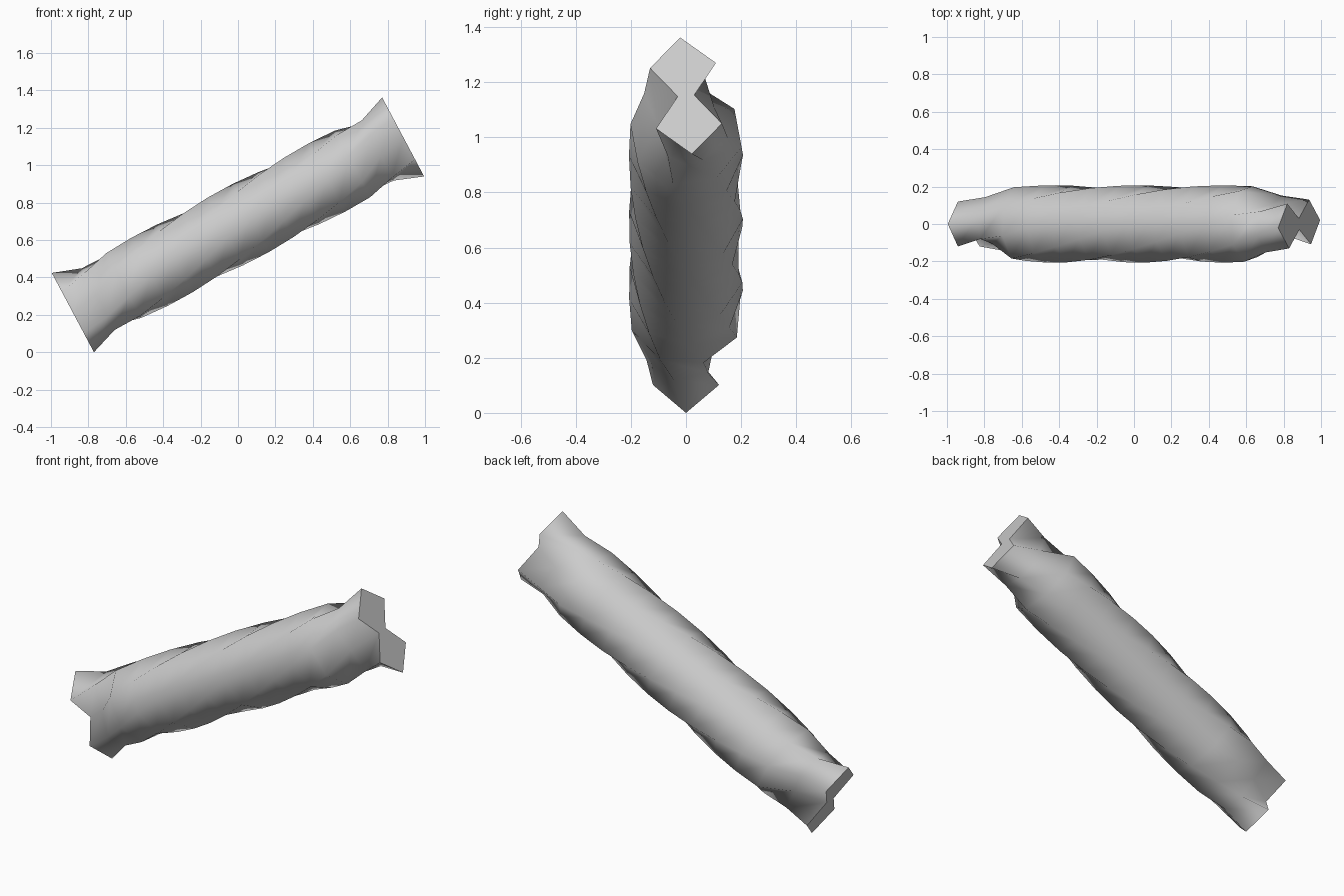
import bpy, bmesh
from math import sin, cos, pi, radians
from mathutils import Matrix

if "Cube" in bpy.data.objects:
    bpy.data.objects.remove(bpy.data.objects["Cube"])

LENGTH, STEPS, TWIST, TILT = 2.0, 13, radians(-175), radians(28)


def mirrored(top, shoulder, waist):
    """Eight-point section (across, up) from three key points of one quarter."""
    (sx, sz) = shoulder
    return [(0, top), (sx, sz), (waist, 0), (sx, -sz),
            (0, -top), (-sx, -sz), (-waist, 0), (-sx, sz)]


# Cross-sections: flared pinched end, oval neck, round body
end = mirrored(0.24, (0.12, 0.125), 0.03)
neck = mirrored(0.192, (0.115, 0.135), 0.108)
body = [(0.207 * sin(k * pi / 4), 0.207 * cos(k * pi / 4)) for k in range(8)]

# Twisted wrapper, lofted ring by ring along x
bm = bmesh.new()
rings = []
for i in range(STEPS + 1):
    t = i / STEPS
    a = TWIST * t
    section = {0: end, 1: neck}.get(min(i, STEPS - i), body)
    rings.append([bm.verts.new(((t - 0.5) * LENGTH,
                                y * cos(a) - z * sin(a),
                                y * sin(a) + z * cos(a))) for y, z in section])
for r0, r1 in zip(rings, rings[1:]):
    for k in range(8):
        n = (k + 1) % 8
        bm.faces.new((r0[k], r0[n], r1[n], r1[k])).smooth = True

# Flat, sharp-edged end caps
for ring in (rings[0], rings[-1]):
    cap = bm.faces.new(ring)
    cap.smooth = False
    for e in cap.edges:
        e.smooth = False
bmesh.ops.recalc_face_normals(bm, faces=bm.faces)

# Tilt the roll and rest its lower tip on the ground
bm.transform(Matrix.Rotation(-TILT, 4, 'Y'))
low = min(v.co.z for v in bm.verts)
bm.transform(Matrix.Translation((0, 0, -low)))

mesh = bpy.data.meshes.new("twisted_wrapper_roll")
bm.to_mesh(mesh)
bm.free()
bpy.context.collection.objects.link(bpy.data.objects.new("twisted_wrapper_roll", mesh))
